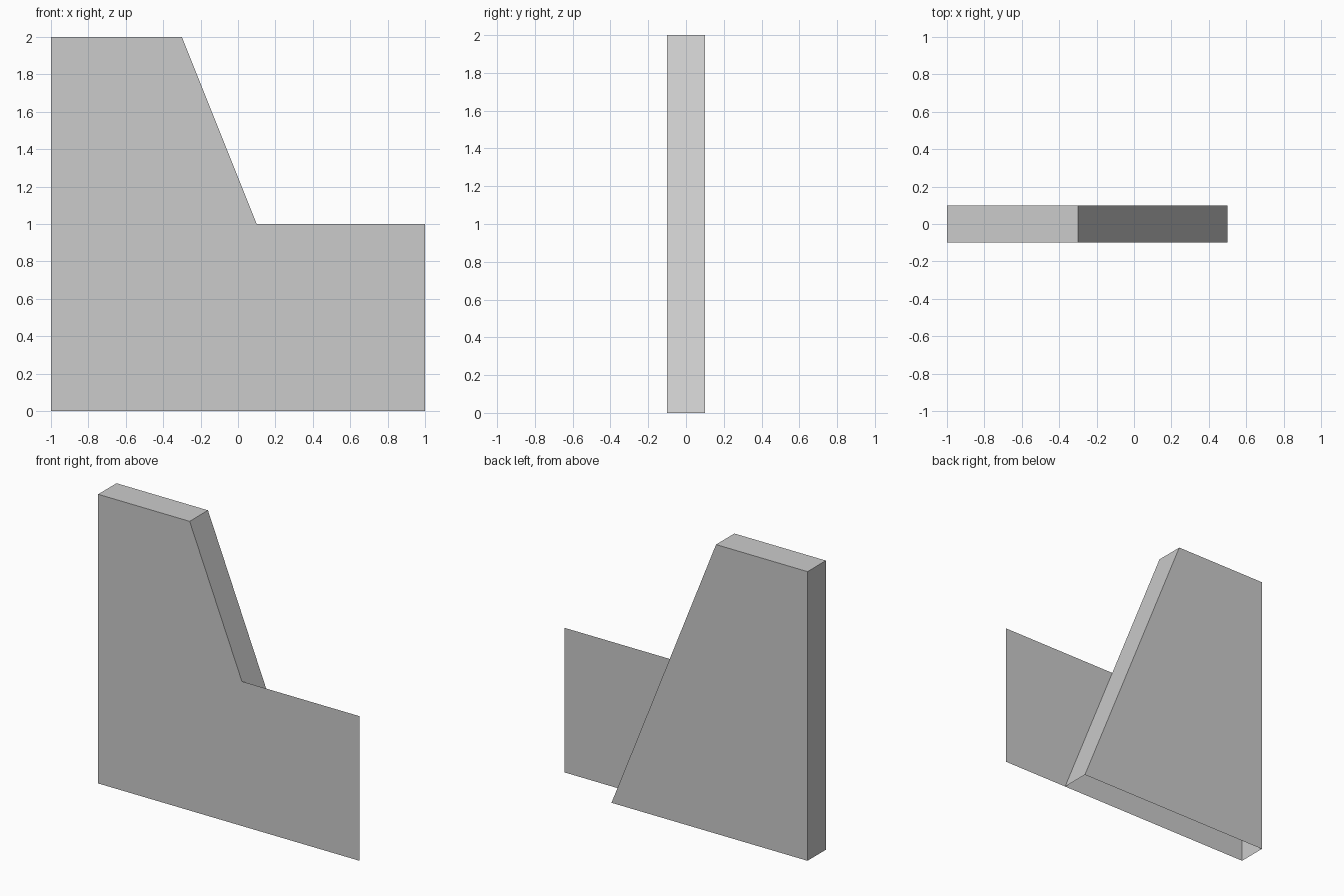
import bpy
import bmesh

cube = bpy.data.objects.get("Cube")
if cube:
    bpy.data.objects.remove(cube, do_unlink=True)

grey = bpy.data.materials.new("light grey")
grey.use_nodes = True
colour = (0.6, 0.6, 0.6, 1)
grey.diffuse_color = colour
grey.node_tree.nodes["Principled BSDF"].inputs["Base Color"].default_value = colour

FRONT, BACK = -0.1, 0.1


def finish(name, bm):
    mesh = bpy.data.meshes.new(name)
    bm.to_mesh(mesh)
    bm.free()
    mesh.materials.append(grey)
    obj = bpy.data.objects.new(name, mesh)
    bpy.context.collection.objects.link(obj)


def polygon(bm, outline, y):
    return bm.faces.new([bm.verts.new((x, y, z)) for x, z in outline])


# Tapered shell: back wall extruded forward, open underneath
bm = bmesh.new()
back = polygon(bm, [(-1, 0), (-1, 2), (-0.3, 2), (0.5, 0)], BACK)
rim = [e for e in back.edges if any(v.co.z > 0 for v in e.verts)]
swept = bmesh.ops.extrude_edge_only(bm, edges=rim)["geom"]
bmesh.ops.translate(bm, vec=(0, FRONT - BACK, 0),
                    verts=[g for g in swept if isinstance(g, bmesh.types.BMVert)])
bmesh.ops.recalc_face_normals(bm, faces=bm.faces)
# The open shell needs its back wall to face outward
back = max(bm.faces, key=lambda f: f.calc_center_median().y)
back.normal_update()
if back.normal.y < 0:
    bmesh.ops.reverse_faces(bm, faces=bm.faces)
finish("tapered_shell", bm)

# Upper front wall, above the wide panel
bm = bmesh.new()
polygon(bm, [(-1, 1), (0.1, 1), (-0.3, 2), (-1, 2)], FRONT)
finish("upper_front_wall", bm)

# Wide flat panel across the lower front
bm = bmesh.new()
polygon(bm, [(-1, 0), (1, 0), (1, 1), (-1, 1)], FRONT)
finish("wide_front_panel", bm)
